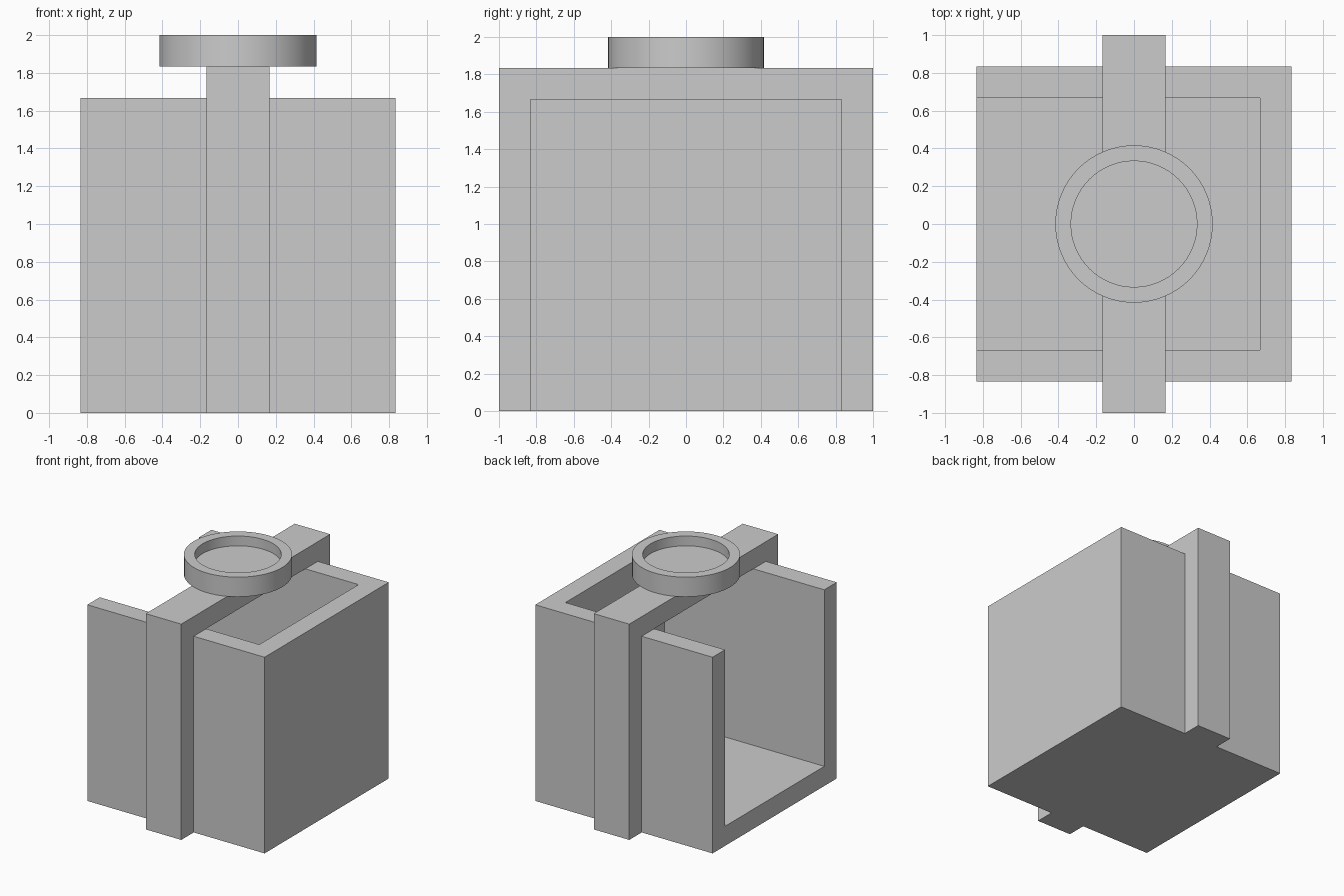
import bpy, bmesh, math

if "Cube" in bpy.data.objects:
    bpy.data.objects.remove(bpy.data.objects["Cube"])


def make_object(name, bm):
    bmesh.ops.recalc_face_normals(bm, faces=bm.faces)
    mesh = bpy.data.meshes.new(name)
    bm.to_mesh(mesh)
    bm.free()
    ob = bpy.data.objects.new(name, mesh)
    bpy.context.collection.objects.link(ob)
    return ob


def extruded(name, outline, direction):
    """Close an outline into a face and extrude it along a direction."""
    bm = bmesh.new()
    face = bm.faces.new([bm.verts.new(p) for p in outline])
    ext = bmesh.ops.extrude_face_region(bm, geom=[face])
    verts = [v for v in ext["geom"] if isinstance(v, bmesh.types.BMVert)]
    bmesh.ops.translate(bm, verts=verts, vec=direction)
    return make_object(name, bm)


U = 1 / 6            # wall thickness
B = 5 * U            # half width of the case
H = 10 * U           # height of the case

# Case: floor plus a U of walls, open at the top and at -x
case = extruded("case", [(-B, -B, 0), (B, -B, 0), (B, B, 0), (-B, B, 0)], (0, 0, H))
W = B - U
cutter = extruded("case_cavity_cutter",
                  [(-B - U, -W, U), (W, -W, U), (W, W, U), (-B - U, W, U)], (0, 0, H))
cutter.hide_render = True
cutter.hide_set(True)
mod = case.modifiers.new("cavity", "BOOLEAN")
mod.operation = "DIFFERENCE"
mod.solver = "EXACT"
mod.object = cutter

# Strap: inverted U running over the case
half = [(1, 0), (1, H + U), (-1, H + U), (-1, 0), (-B, 0), (-B, H), (B, H), (B, 0)]
extruded("strap", [(-U, y, z) for y, z in half], (2 * U, 0, 0))

# Round dish on top: lathe of a half profile
profile = [(0, H + U), (2.5 * U, H + U), (2.5 * U, 2), (2 * U, 2), (2 * U, 2 - U / 2), (0, 2 - U / 2)]
bm = bmesh.new()
pts = [bm.verts.new((r, 0, z)) for r, z in profile]
edges = [bm.edges.new(pair) for pair in zip(pts, pts[1:])]
bmesh.ops.spin(bm, geom=pts + edges, cent=(0, 0, 0), axis=(0, 0, 1),
               angle=math.tau, steps=64, use_merge=True)
bmesh.ops.remove_doubles(bm, verts=bm.verts, dist=1e-4)
dish = make_object("top_dish", bm)
bpy.context.view_layer.objects.active = dish
dish.select_set(True)
bpy.ops.object.shade_smooth_by_angle(angle=math.radians(30))
